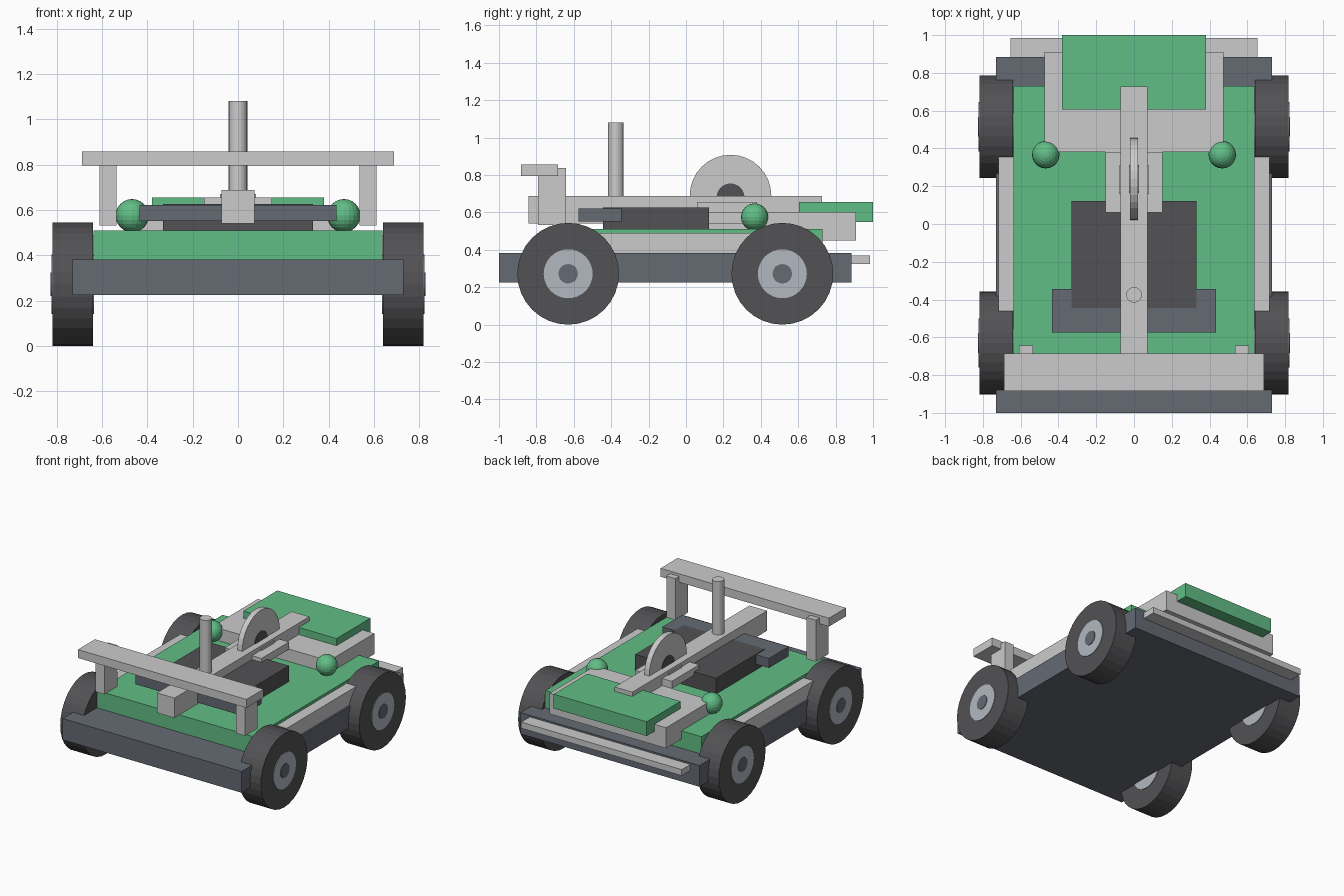
import bpy, math

if "Cube" in bpy.data.objects:
    bpy.data.objects.remove(bpy.data.objects["Cube"])


def material(name, rgb):
    m = bpy.data.materials.new(name)
    m.diffuse_color = (*rgb, 1)
    m.use_nodes = True
    m.node_tree.nodes["Principled BSDF"].inputs["Base Color"].default_value = m.diffuse_color
    return m


GREEN = material("green", (0.12, 0.51, 0.24))
SLATE = material("slate", (0.13, 0.145, 0.175))
BLACK = material("dark_grey", (0.084, 0.084, 0.09))
SILVER = material("silver", (0.45, 0.48, 0.53))


def finish(name, mat):
    o = bpy.context.object
    o.name = name
    if mat:
        o.data.materials.append(mat)
    return o


def box(name, x, y, z, mat=None):
    """Box from (min, max) ranges on each axis."""
    bpy.ops.mesh.primitive_cube_add(size=1, location=[(a + b) / 2 for a, b in (x, y, z)])
    o = finish(name, mat)
    o.scale = [b - a for a, b in (x, y, z)]
    bpy.ops.object.transform_apply(location=False, rotation=False, scale=True)
    return o


def disc(name, x, y, z, r, mat=None, sides=32):
    """Cylinder lying along x."""
    bpy.ops.mesh.primitive_cylinder_add(vertices=sides, radius=r, depth=x[1] - x[0],
                                        location=((x[0] + x[1]) / 2, y, z),
                                        rotation=(0, math.pi / 2, 0))
    return finish(name, mat)


# chassis and body
box("chassis", (-0.73, 0.73), (-1.0, 0.885), (0.225, 0.382), SLATE)
box("body_deck", (-0.637, 0.637), (-0.73, 0.73), (0.37, 0.51), GREEN)
box("rear_bumper", (-0.655, 0.655), (0.87, 0.985), (0.325, 0.37))

# rear deck and hatch
box("rear_deck", (-0.475, 0.475), (0.38, 0.91), (0.45, 0.602))
box("rear_hatch", (-0.38, 0.38), (0.605, 1.0), (0.55, 0.655), GREEN)

# engine block and crossbar
box("engine_block", (-0.33, 0.33), (-0.445, 0.122), (0.505, 0.626), BLACK)
box("crossbar", (-0.435, 0.435), (-0.575, -0.345), (0.552, 0.622), SLATE)

# centre spine with saw disc
box("spine", (-0.072, 0.072), (-0.842, 0.728), (0.54, 0.687))
box("disc_mount", (-0.15, 0.15), (0.06, 0.38), (0.6, 0.655))
box("disc_bracket", (-0.08, 0.08), (0.16, 0.31), (0.6, 0.67))
disc("saw_disc", (-0.02, 0.02), 0.238, 0.69, 0.218)
disc("saw_hub", (-0.024, 0.024), 0.238, 0.68, 0.075, BLACK, 24)

# mast
bpy.ops.mesh.primitive_cylinder_add(vertices=20, radius=0.041, depth=0.46,
                                    location=(0, -0.375, 0.85))
finish("mast", None)

# front wing
box("front_wing", (-0.687, 0.687), (-0.883, -0.685), (0.795, 0.857))

for s, side in ((-1, "left"), (1, "right")):
    def span(a, b):
        return tuple(sorted((s * a, s * b)))

    # side parts
    box(f"wing_post_{side}", span(0.535, 0.61), (-0.79, -0.642), (0.532, 0.838))
    box(f"side_skirt_{side}", span(0.6, 0.718), (-0.46, 0.36), (0.375, 0.49))
    bpy.ops.mesh.primitive_uv_sphere_add(segments=20, ring_count=12, radius=0.073,
                                         location=(s * 0.467, 0.367, 0.575))
    finish(f"lamp_{side}", GREEN)

    # wheels
    for y, end in ((-0.63, "front"), (0.515, "rear")):
        disc(f"{end}_tyre_{side}", span(0.64, 0.818), y, 0.272, 0.272, BLACK)
        disc(f"{end}_hub_{side}", span(0.636, 0.822), y, 0.272, 0.131, SILVER)
        disc(f"{end}_axle_cap_{side}", span(0.7, 0.826), y, 0.272, 0.052, SLATE, 20)
